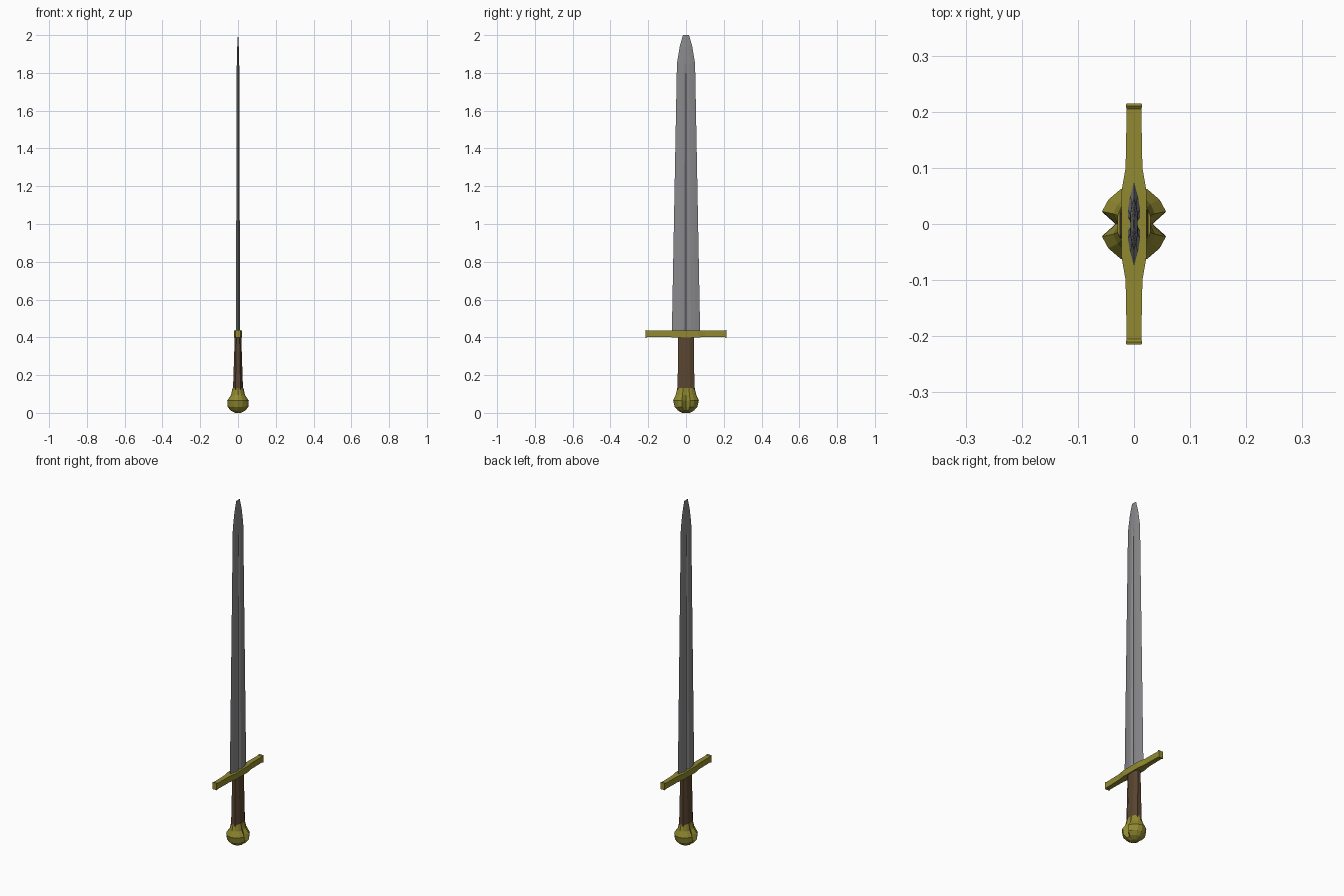
import bpy, bmesh

if "Cube" in bpy.data.objects:
    bpy.data.objects.remove(bpy.data.objects["Cube"])


def material(name, rgb):
    m = bpy.data.materials.new(name)
    m.diffuse_color = (*rgb, 1)
    m.use_nodes = True
    m.node_tree.nodes["Principled BSDF"].inputs["Base Color"].default_value = m.diffuse_color
    return m


steel = material("steel", (0.25, 0.25, 0.26))
gold = material("aged_gold", (0.28, 0.25, 0.03))
leather = material("leather", (0.1, 0.06, 0.03))


def mirrored(quarter):
    """Close a quarter outline running from the +x axis to the +y axis."""
    half = quarter + [(-x, y) for x, y in reversed(quarter[:-1])]
    return half + [(x, -y) for x, y in reversed(half[1:-1])]


def loft(name, rings, mat):
    """Skin equal-length rings of 3D points and cap both ends."""
    bm = bmesh.new()
    loops = [[bm.verts.new(p) for p in ring] for ring in rings]
    n = len(loops[0])
    for a, b in zip(loops, loops[1:]):
        for i in range(n):
            j = (i + 1) % n
            bm.faces.new((a[i], a[j], b[j], b[i]))
    bm.faces.new(loops[0][::-1])
    bm.faces.new(loops[-1])
    bmesh.ops.recalc_face_normals(bm, faces=bm.faces)
    mesh = bpy.data.meshes.new(name)
    bm.to_mesh(mesh)
    bm.free()
    mesh.materials.append(mat)
    obj = bpy.data.objects.new(name, mesh)
    bpy.context.collection.objects.link(obj)
    return obj


def upright(name, sections, mat):
    """Loft mirrored quarter outlines stacked at (z, outline)."""
    return loft(name, [[(x, y, z) for x, y in mirrored(q)] for z, q in sections], mat)


# Blade: tapering section with a groove that runs out before the tip
def blade_section(width, thick, groove):
    return [(groove, 0), (thick, 0.012 * width / 0.075), (thick, 0.35 * width),
            (0.6 * thick, 0.68 * width), (0, width)]


upright("blade", [
    (0.42, blade_section(0.075, 0.011, 0.004)),
    (1.80, blade_section(0.049, 0.007, 0.003)),
    (1.85, blade_section(0.048, 0.0065, 0.0065)),
    (1.94, blade_section(0.033, 0.004, 0.004)),
    (2.00, blade_section(0.016, 0.0008, 0.0008)),
], steel)

# Crossguard: rectangular bar, swollen in the middle with flared ends
half_guard = [(0.06, 0.022, 0.018), (0.10, 0.015, 0.017), (0.205, 0.013, 0.017),
              (0.21, 0.0145, 0.021), (0.215, 0.0135, 0.020)]
stations = [(-y, x, z) for y, x, z in reversed(half_guard)] + half_guard
loft("crossguard", [[(x, y, 0.418 - z), (x, y, 0.418 + z), (-x, y, 0.418 + z), (-x, y, 0.418 - z)]
                    for y, x, z in stations], gold)


# Grip: eight-sided and thicker towards the pommel
def grip_section(x, y):
    return [(x, 0.45 * y), (0.5 * x, y)]


def grip_ring(z, x, y):
    q = grip_section(x, y)
    ring = q + [(-a, b) for a, b in reversed(q)]
    ring += [(-a, -b) for a, b in ring]
    return [(a, b, z) for a, b in ring]


loft("grip", [grip_ring(0.11, 0.027, 0.045), grip_ring(0.41, 0.017, 0.041)], leather)


# Pommel: faceted knob with a notch down each broad side
def pommel_section(x, y, notch):
    return [(notch * x, 0), (x, 0.33 * y), (0.8 * x, 0.64 * y), (0.42 * x, 0.91 * y), (0, y)]


upright("pommel", [
    (0.000, pommel_section(0.015, 0.020, 1.0)),
    (0.012, pommel_section(0.038, 0.042, 0.85)),
    (0.032, pommel_section(0.055, 0.060, 0.60)),
    (0.065, pommel_section(0.057, 0.068, 0.56)),
    (0.095, pommel_section(0.037, 0.055, 0.75)),
    (0.132, pommel_section(0.029, 0.046, 1.0)),
], gold)
